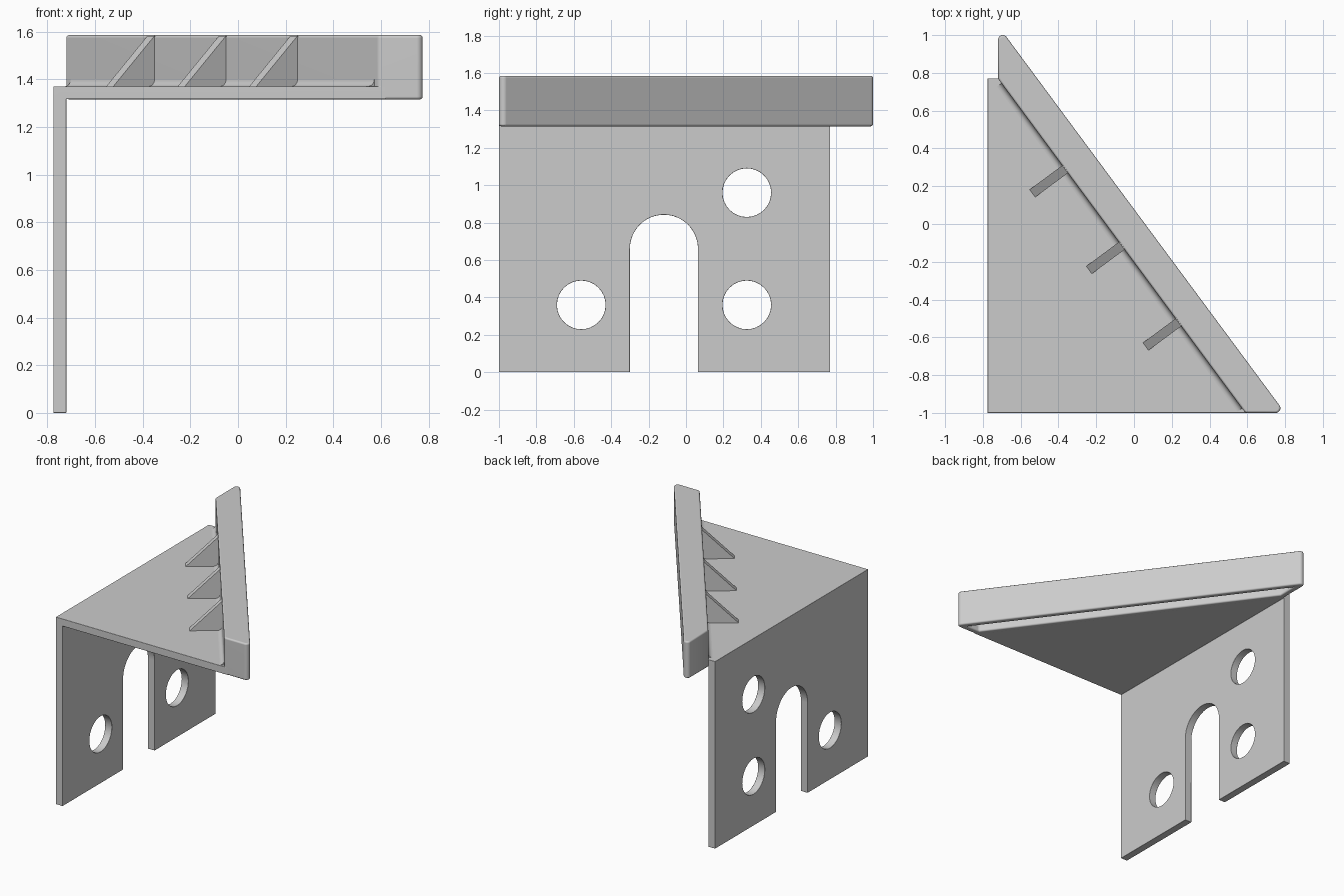
import bpy, bmesh
from math import sin, cos, pi, radians, atan2
from mathutils import Vector, Matrix

if "Cube" in bpy.data.objects:
    bpy.data.objects.remove(bpy.data.objects["Cube"], do_unlink=True)

grey = bpy.data.materials.new("light grey")
grey.use_nodes = True
GREY = (0.6, 0.6, 0.6, 1)
grey.diffuse_color = GREY
grey.node_tree.nodes["Principled BSDF"].inputs["Base Color"].default_value = GREY

# Vertical axes of an extrusion: plan (x, y) up z, or elevation (y, z) along x
PLAN = Matrix.Identity(4)
ELEVATION = Matrix(((0, 0, 1, 0), (1, 0, 0, 0), (0, 1, 0, 0), (0, 0, 0, 1)))


def prism(name, outline, low, high, frame=PLAN):
    """Extrude a flat outline between two depths of a frame."""
    bm = bmesh.new()
    base = bm.faces.new([bm.verts.new((a, b, low)) for a, b in outline])
    top = bmesh.ops.extrude_face_region(bm, geom=[base])["geom"]
    moved = [v for v in top if isinstance(v, bmesh.types.BMVert)]
    bmesh.ops.translate(bm, verts=moved, vec=(0, 0, high - low))
    bm.transform(frame)
    bmesh.ops.recalc_face_normals(bm, faces=bm.faces)
    mesh = bpy.data.meshes.new(name)
    bm.to_mesh(mesh)
    bm.free()
    mesh.materials.append(grey)
    obj = bpy.data.objects.new(name, mesh)
    bpy.context.collection.objects.link(obj)
    return obj


def arc(cx, cy, r, start, end, steps):
    return [(cx + r * cos(start + (end - start) * i / steps),
             cy + r * sin(start + (end - start) * i / steps)) for i in range(steps + 1)]


def boolean(obj, other, operation):
    mod = obj.modifiers.new(operation.title(), 'BOOLEAN')
    mod.operation, mod.object, mod.solver = operation, other, 'EXACT'
    apply(obj)
    bpy.data.objects.remove(other, do_unlink=True)


def apply(obj):
    bpy.ops.object.select_all(action='DESELECT')
    obj.select_set(True)
    bpy.context.view_layer.objects.active = obj
    for mod in list(obj.modifiers):
        bpy.ops.object.modifier_apply(modifier=mod.name)


def finish(obj, width):
    """Round the edges and smooth the curved faces."""
    if width:
        mod = obj.modifiers.new("Bevel", 'BEVEL')
        mod.width, mod.segments = width, 3
        mod.limit_method, mod.angle_limit = 'ANGLE', radians(40)
        apply(obj)
    bpy.ops.object.select_all(action='DESELECT')
    obj.select_set(True)
    bpy.context.view_layer.objects.active = obj
    bpy.ops.object.shade_smooth_by_angle(angle=radians(40))
    mod = obj.modifiers.new("Weighted Normal", 'WEIGHTED_NORMAL')
    mod.keep_sharp = True


FLOOR, DECK, TOP = 1.315, 1.37, 1.585
LEFT, BACK, FRONT = -0.775, 0.77, -1.0
NORMAL = Vector((0.804, 0.595))        # outward across the diagonal rail
ALONG = Vector((-0.595, 0.804))        # along the diagonal rail
INNER, OUTER = -0.121, 0.048           # rail faces, measured along NORMAL


def at_x(d, x):
    return (x, (d - NORMAL.x * x) / NORMAL.y)


def at_y(d, y):
    return ((d - NORMAL.y * y) / NORMAL.x, y)


# Mounting wall with an arched slot
slot = arc(-0.118, 0.66, 0.182, pi, 0, 24)
wall_outline = [(FRONT, 0), (-0.30, 0)] + slot + [(0.064, 0), (BACK, 0), (BACK, DECK), (FRONT, DECK)]
bracket = prism("bracket", wall_outline, LEFT, LEFT + 0.055, ELEVATION)

# Triangular deck, tucked slightly into the rail
deck = prism("deck", [(LEFT, FRONT), (0.62, FRONT), (-0.69, BACK), (LEFT, BACK)], FLOOR + 0.002, DECK)
boolean(bracket, deck, 'UNION')

# Four round mounting holes
for y in (-0.56, 0.325):
    for z in (0.36, 0.96):
        hole = prism("hole_cutter", arc(y, z, 0.13, 0, 2 * pi * 31 / 32, 31), -1, -0.5, ELEVATION)
        boolean(bracket, hole, 'DIFFERENCE')
finish(bracket, 0.014)

# Diagonal rail with rounded tips, hollow from below
tilt = atan2(NORMAL.y, NORMAL.x)
rail_outline = ([at_x(INNER, -0.72)] + arc(-0.695, 0.975, 0.025, pi, tilt, 10)
                + arc(0.75, -0.975, 0.025, tilt, -pi / 2, 10) + [at_y(INNER, FRONT)])
rail = prism("diagonal_rail", rail_outline, FLOOR, TOP)
t = 0.045
cavity = prism("cavity_cutter", [at_x(INNER + t, -0.72 + t), at_x(OUTER - t, -0.72 + t),
                                 at_y(OUTER - t, FRONT + t), at_y(INNER + t, FRONT + t)],
               FLOOR - 0.1, TOP - t)
boolean(rail, cavity, 'DIFFERENCE')
finish(rail, 0.012)

# Frame whose profile plane is (across rail, height), extruded along the rail


def rail_frame(x, y):
    return Matrix(((NORMAL.x, 0, ALONG.x, x), (NORMAL.y, 0, ALONG.y, y), (0, 1, 0, 0), (0, 0, 0, 1)))


# Concave fillet where the deck meets the rail
foot = at_y(INNER, FRONT)
fillet_outline = [(0.01, DECK - 0.01), (0.01, DECK + 0.03)] + arc(-0.03, DECK + 0.03, 0.03, 0, -pi / 2, 6) + [(-0.03, DECK - 0.01)]
fillet = prism("rail_fillet", fillet_outline, 0.03, 2.17, rail_frame(*foot))
finish(fillet, 0)

# Three triangular ribs bracing the rail
for i, x in enumerate((-0.365, -0.065, 0.235)):
    rib_outline = [(-0.215, DECK - 0.01), (0.02, DECK - 0.01), (0.02, TOP - 0.003),
                   (0, TOP - 0.003), (-0.215, DECK)]
    rib = prism(f"rib_{i + 1}", rib_outline, -0.025, 0.025, rail_frame(*at_x(INNER, x)))
    finish(rib, 0)
